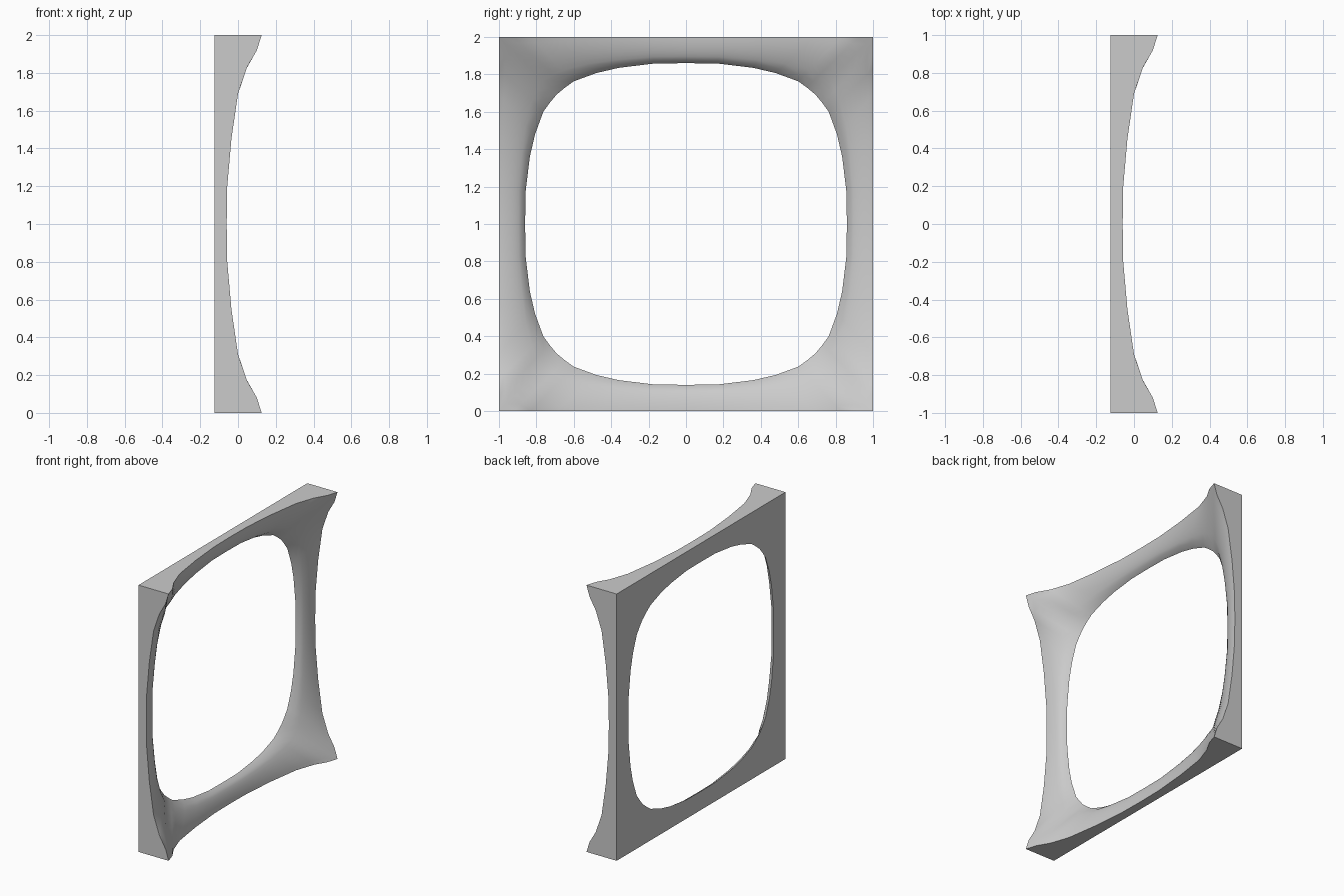
import bpy
import bmesh
import math

# Remove the default object only
cube = bpy.data.objects.get("Cube")
if cube:
    bpy.data.objects.remove(cube, do_unlink=True)

BACK = -0.125   # plane of the flat back
STEPS = 8       # bands between the opening and the outer edge

# Half a side, from its middle to the corner:
# position along the side, rim height, opening distance, opening offset
HALF = [
    (0.00, -0.060, 0.860, 0.00),
    (0.20, -0.057, 0.858, 0.17),
    (0.45, -0.035, 0.835, 0.36),
    (0.69, 0.000, 0.807, 0.48),
    (0.83, 0.048, 0.763, 0.60),
    (0.92, 0.100, 0.730, 0.646),
    (1.00, 0.125, 0.692, 0.692),
]


def section(t, rim, a, b):
    """Closed cross-section as (outward, along, x) points."""
    points = []
    for k in range(STEPS + 1):
        s = k / STEPS
        rounded = math.sqrt(1 - (1 - s) ** 2)
        mix = 0.85 * (1 - t * t) + 0.04
        lift = rounded * mix + s * (1 - mix)
        points.append((a + (1 - a) * s, b + (t - b) * s,
                       BACK + (rim - BACK) * lift))
    points.append((1, t, BACK))
    return points


# One whole side, mirrored about its middle; the last corner belongs to the next side
right_half = [section(*row) for row in HALF]
left_half = [[(o, -l, x) for o, l, x in sec] for sec in right_half[:0:-1]]
side = (left_half + right_half)[:-1]

# Four sides turned about the x axis make the frame
bm = bmesh.new()
rings = []
for turn in range(4):
    c, s = [(1, 0), (0, 1), (-1, 0), (0, -1)][turn]
    for sec in side:
        rings.append([bm.verts.new((x, o * c - l * s, 1 + o * s + l * c))
                      for o, l, x in sec])

for i, ring in enumerate(rings):
    following = rings[(i + 1) % len(rings)]
    for k in range(len(ring)):
        n = (k + 1) % len(ring)
        bm.faces.new((ring[k], ring[n], following[n], following[k]))
bmesh.ops.recalc_face_normals(bm, faces=bm.faces)

mesh = bpy.data.meshes.new("curved_frame")
bm.to_mesh(mesh)
bm.free()
frame = bpy.data.objects.new("curved_frame", mesh)
bpy.context.collection.objects.link(frame)

# Single plain grey
grey = bpy.data.materials.new("light_grey")
grey.use_nodes = True
colour = (0.6, 0.6, 0.6, 1)
grey.diffuse_color = colour
grey.node_tree.nodes["Principled BSDF"].inputs["Base Color"].default_value = colour
mesh.materials.append(grey)

# Smooth curved surface with crisp outer edges
bpy.ops.object.select_all(action='DESELECT')
frame.select_set(True)
bpy.context.view_layer.objects.active = frame
bpy.ops.object.shade_smooth_by_angle(angle=math.radians(30))
